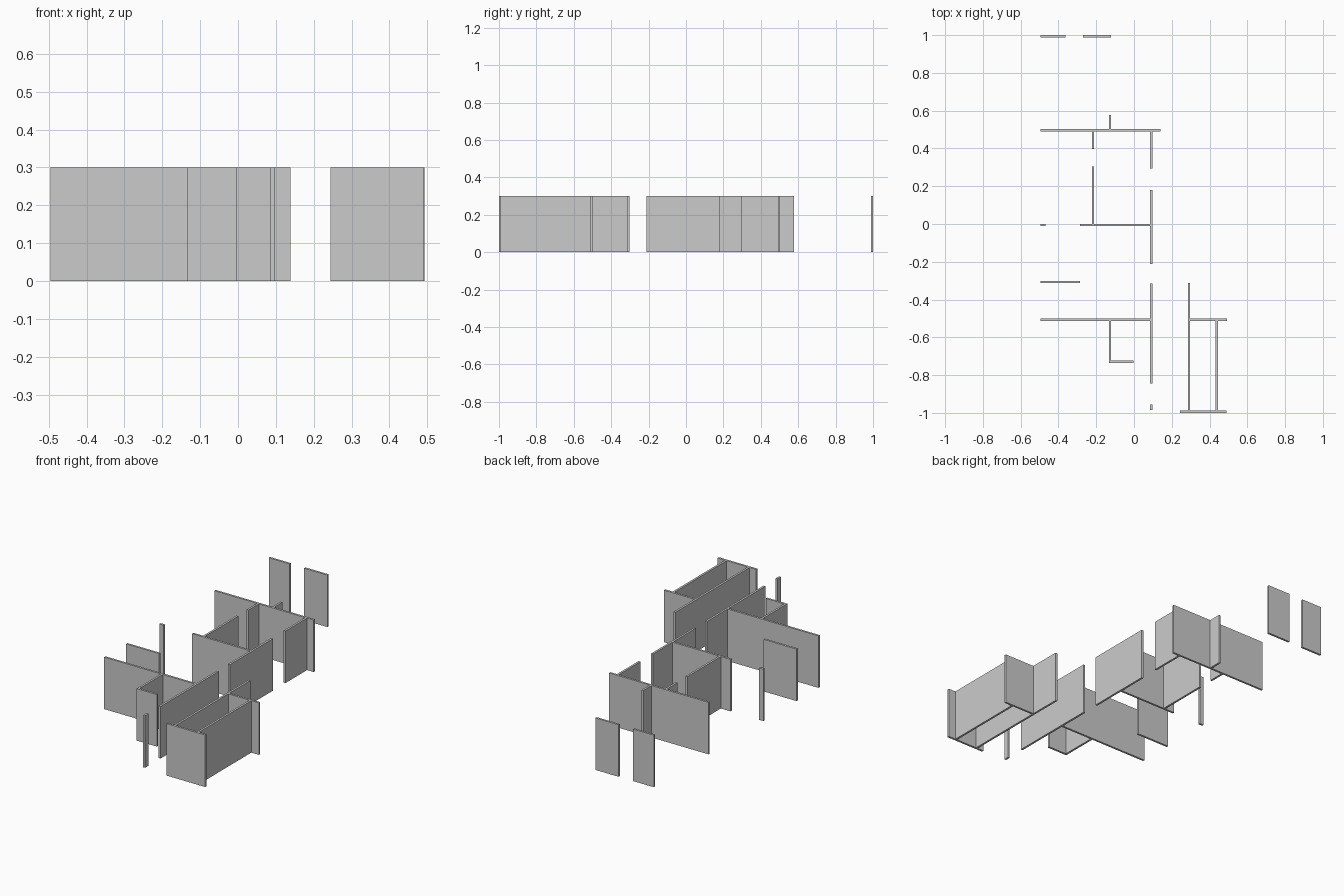
import bpy

if "Cube" in bpy.data.objects:
    bpy.data.objects.remove(bpy.data.objects["Cube"])

HEIGHT = 0.3
T = 0.012  # wall thickness


def box(name, x0, x1, y0, y1):
    """Wall panel standing on the ground."""
    v = [(x, y, z) for z in (0, HEIGHT) for x, y in ((x0, y0), (x1, y0), (x1, y1), (x0, y1))]
    f = [(3, 2, 1, 0), (4, 5, 6, 7)] + [(i, (i + 1) % 4, (i + 1) % 4 + 4, i + 4) for i in range(4)]
    mesh = bpy.data.meshes.new(name)
    mesh.from_pydata(v, [], f)
    bpy.context.collection.objects.link(bpy.data.objects.new(name, mesh))


def cross_wall(name, y, x0, x1):
    box(name, x0, x1, y - T / 2, y + T / 2)


def long_wall(name, x, y0, y1):
    box(name, x - T / 2, x + T / 2, y0, y1)


BACK, MID_BACK, MID, MID_FRONT, FRONT = 0.994, 0.497, -0.005, -0.507, -0.994
LEFT, RIGHT = -0.495, 0.492
CORRIDOR = 0.091

# Walls running left to right
cross_wall("back_wall_left", BACK, LEFT, -0.363)
cross_wall("back_wall_right", BACK, -0.27, -0.121)
cross_wall("rear_room_wall", MID_BACK, LEFT, 0.139)
cross_wall("middle_wall_stub", MID, LEFT, -0.468)
cross_wall("middle_wall", MID, -0.285, CORRIDOR)
cross_wall("short_partition", -0.307, LEFT, -0.285)
cross_wall("front_room_wall", MID_FRONT, LEFT, CORRIDOR)
cross_wall("closet_front_wall", -0.729, -0.133, -0.003)
cross_wall("side_room_back_wall", MID_FRONT, 0.29, RIGHT)
cross_wall("side_room_front_wall", FRONT, 0.244, 0.49)

# Walls running front to back
long_wall("rear_stub_wall", -0.127, MID_BACK, 0.578)
long_wall("bedroom_wall_rear", -0.217, 0.397, MID_BACK)
long_wall("bedroom_wall_front", -0.217, MID, 0.304)
long_wall("corridor_wall_rear", CORRIDOR, 0.293, MID_BACK)
long_wall("corridor_wall_middle", CORRIDOR, -0.212, 0.18)
long_wall("corridor_wall_front", CORRIDOR, -0.845, -0.314)
long_wall("corridor_wall_stub", CORRIDOR, -0.986, -0.955)
long_wall("closet_side_wall", -0.127, -0.735, MID_FRONT)
long_wall("side_room_left_wall", 0.291, FRONT, -0.312)
long_wall("side_room_right_wall", 0.438, FRONT, MID_FRONT)
